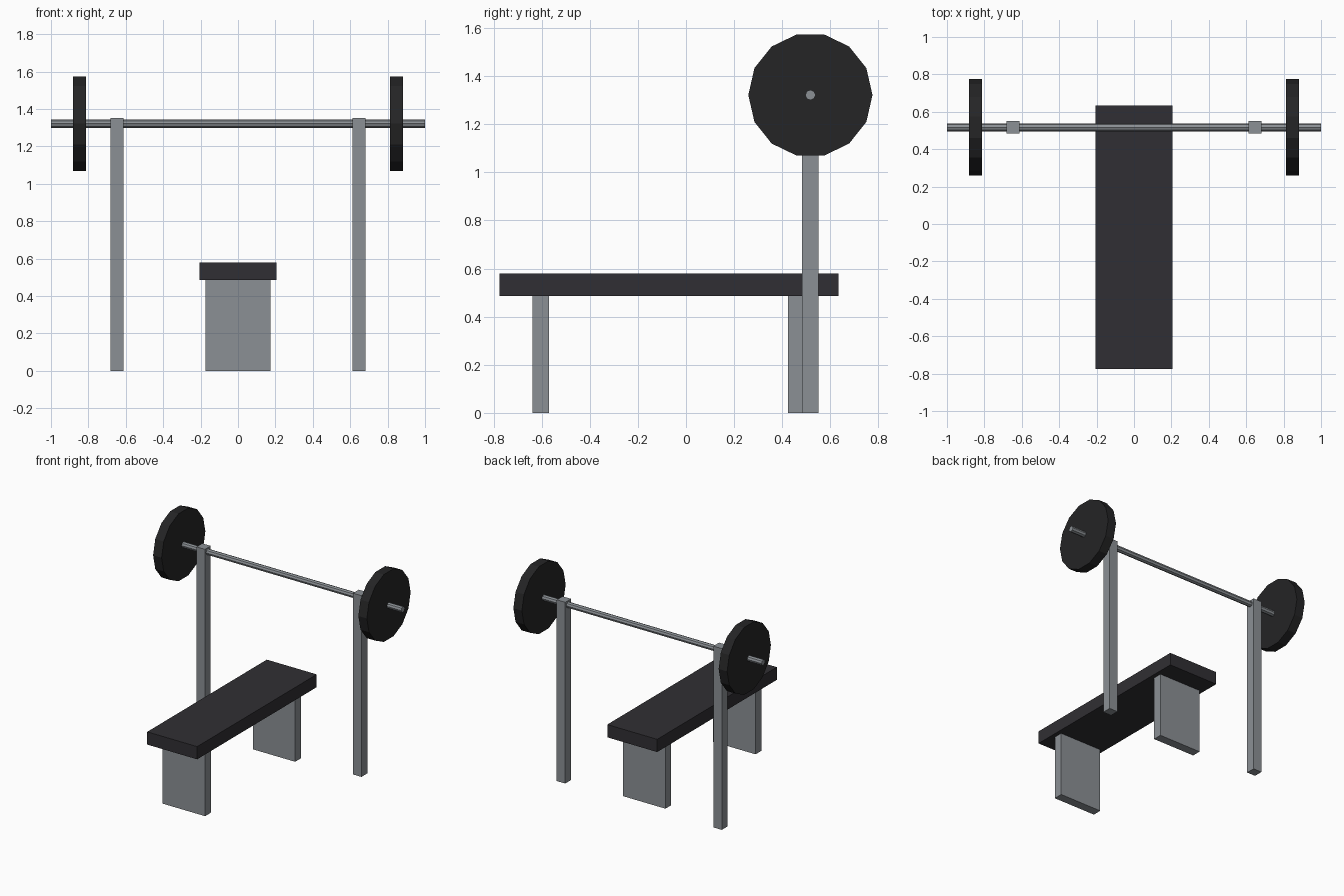
import bpy, bmesh
from math import pi
from mathutils import Matrix, Vector

if "Cube" in bpy.data.objects:
    bpy.data.objects.remove(bpy.data.objects["Cube"])


def material(name, rgb):
    m = bpy.data.materials.new(name)
    m.diffuse_color = (*rgb, 1)
    m.use_nodes = True
    m.node_tree.nodes["Principled BSDF"].inputs["Base Color"].default_value = m.diffuse_color
    return m


STEEL = material("steel", (0.26, 0.28, 0.30))
VINYL = material("dark_vinyl", (0.03, 0.028, 0.033))
RUBBER = material("black_rubber", (0.018, 0.018, 0.019))


def finish(name, bm, mat):
    bmesh.ops.recalc_face_normals(bm, faces=bm.faces)
    me = bpy.data.meshes.new(name)
    bm.to_mesh(me)
    bm.free()
    me.materials.append(mat)
    ob = bpy.data.objects.new(name, me)
    bpy.context.collection.objects.link(ob)
    return ob


def box(name, x, y, z, mat):
    """Box from (min, max) ranges."""
    lo, hi = Vector((x[0], y[0], z[0])), Vector((x[1], y[1], z[1]))
    bm = bmesh.new()
    bmesh.ops.create_cube(bm, size=1, matrix=Matrix.Translation((lo + hi) / 2)
                          @ Matrix.Diagonal((*(hi - lo), 1)))
    return finish(name, bm, mat)


def rod(name, x0, x1, y, z, radius, sides, mat):
    """Flat-sided cylinder along x, with a corner pointing along y."""
    bm = bmesh.new()
    place = Matrix.Translation(((x0 + x1) / 2, y, z)) @ Matrix.Rotation(pi / 2, 4, 'Y')
    bmesh.ops.create_cone(bm, cap_ends=True, segments=sides, radius1=radius,
                          radius2=radius, depth=x1 - x0, matrix=place)
    return finish(name, bm, mat)


BAR_Y, BAR_Z = 0.517, 1.321

# bench
box("bench_pad", (-0.206, 0.206), (-0.776, 0.634), (0.485, 0.58), VINYL)
box("front_bench_leg", (-0.175, 0.175), (-0.638, -0.57), (0, 0.485), STEEL)
box("rear_bench_leg", (-0.175, 0.175), (0.424, 0.492), (0, 0.485), STEEL)

# barbell
rod("bar", -1, 1, BAR_Y, BAR_Z, 0.0215, 8, STEEL)

# uprights and weight plates on both sides
for side, s in (("left", -1), ("right", 1)):
    box(side + "_upright", sorted((s * 0.611, s * 0.681)),
        (BAR_Y - 0.034, BAR_Y + 0.034), (0, 1.352), STEEL)
    x0, x1 = sorted((s * 0.812, s * 0.882))
    rod(side + "_weight_plate", x0, x1, BAR_Y, BAR_Z, 0.258, 14, RUBBER)
